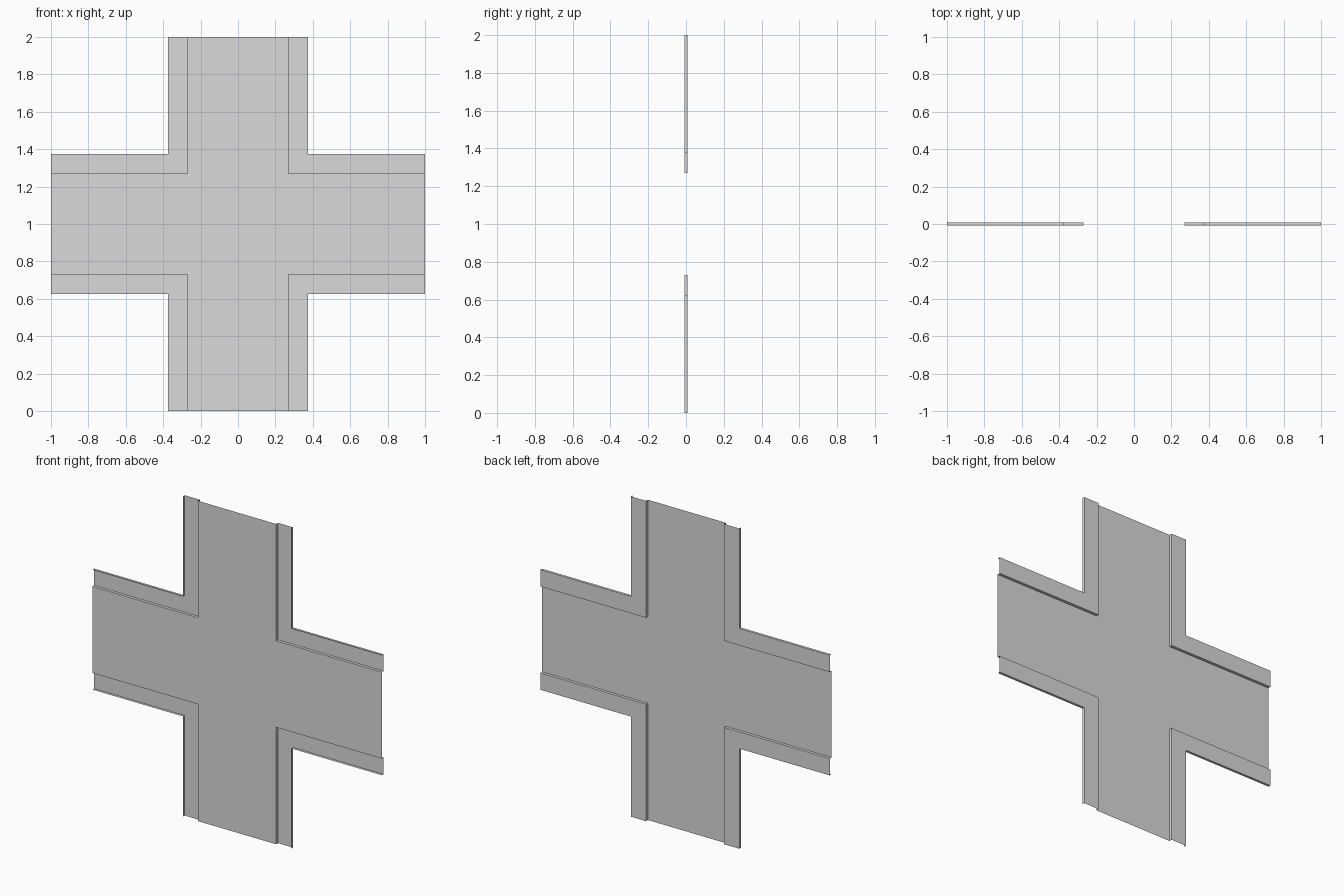
import bpy
import bmesh

cube = bpy.data.objects.get("Cube")
if cube:
    bpy.data.objects.remove(cube)

ROAD, OUTER, END = 0.27, 0.375, 1.0   # half widths of road, sidewalk edge, arm length
FRONT, BACK, LIP = -0.009, 0.009, -0.007

grey = bpy.data.materials.new("plain grey")
grey.use_nodes = True
colour = (0.7, 0.7, 0.7, 1)
grey.diffuse_color = colour
grey.node_tree.nodes["Principled BSDF"].inputs["Base Color"].default_value = colour


def make_object(name, bm):
    mesh = bpy.data.meshes.new(name)
    bm.to_mesh(mesh)
    bm.free()
    mesh.materials.append(grey)
    obj = bpy.data.objects.new(name, mesh)
    bpy.context.collection.objects.link(obj)
    return obj


# Crossing road: a flat sheet made of a centre square and four arms
bm = bmesh.new()
steps = (-END, -ROAD, ROAD, END)
grid = [[bm.verts.new((x, FRONT, 1 + z)) for z in steps] for x in steps]
for i in range(3):
    for j in range(3):
        if i == 1 or j == 1:
            bm.faces.new((grid[i][j], grid[i + 1][j], grid[i + 1][j + 1], grid[i][j + 1]))
loose = [v for v in bm.verts if not v.link_faces]
bmesh.ops.delete(bm, geom=loose, context='VERTS')
make_object("road", bm)


# Sidewalks: curb, walkway and outer lip swept round each corner
profile = ((ROAD, FRONT), (ROAD, BACK), (OUTER, BACK), (OUTER, LIP))


def sidewalk(name, sx, sz):
    bm = bmesh.new()
    rows = []
    for offset, y in profile:
        path = ((offset, END), (offset, offset), (END, offset))
        rows.append([bm.verts.new((sx * a, y, 1 + sz * b)) for a, b in path])
    for low, high in zip(rows, rows[1:]):
        for k in range(2):
            face = [low[k], low[k + 1], high[k + 1], high[k]]
            bm.faces.new(face if sx * sz > 0 else face[::-1])
    make_object(name, bm)


for side, sx in (("left", 1), ("right", -1)):
    for level, sz in (("upper", 1), ("lower", -1)):
        sidewalk(f"{level}_{side}_sidewalk", sx, sz)
